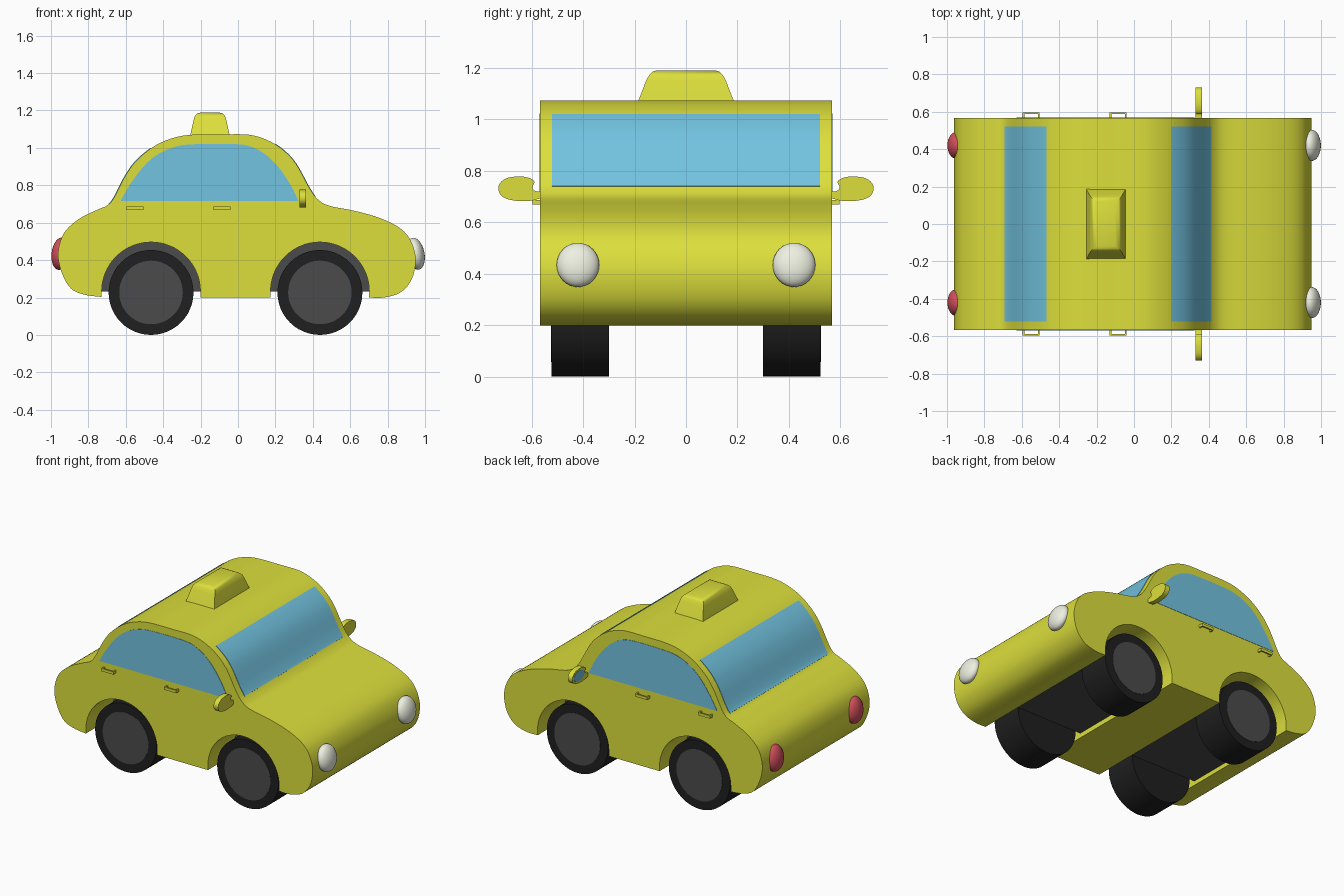
import bpy, bmesh, math
from mathutils import Vector

if "Cube" in bpy.data.objects:
    bpy.data.objects.remove(bpy.data.objects["Cube"])


def material(name, r, g, b):
    m = bpy.data.materials.new(name)
    m.diffuse_color = (r, g, b, 1)
    m.use_nodes = True
    m.node_tree.nodes["Principled BSDF"].inputs["Base Color"].default_value = m.diffuse_color
    return m


YELLOW = material("yellow_paint", 0.72, 0.74, 0.045)
GLASS = material("blue_glass", 0.17, 0.55, 0.75)
RUBBER = material("rubber", 0.014, 0.014, 0.014)
GREY = material("dark_grey", 0.07, 0.07, 0.07)
LAMP = material("lamp_white", 0.85, 0.87, 0.75)
RED = material("tail_red", 0.65, 0.08, 0.11)


def finish(name, bm, mat, angle=35):
    bmesh.ops.recalc_face_normals(bm, faces=bm.faces)
    me = bpy.data.meshes.new(name)
    bm.to_mesh(me)
    bm.free()
    me.materials.append(mat)
    ob = bpy.data.objects.new(name, me)
    bpy.context.collection.objects.link(ob)
    bpy.ops.object.select_all(action='DESELECT')
    ob.select_set(True)
    bpy.context.view_layer.objects.active = ob
    bpy.ops.object.shade_smooth_by_angle(angle=math.radians(angle))
    return ob


def loft(name, rings, mat):
    """Skin a list of closed rings and cap both ends."""
    bm = bmesh.new()
    rows = [[bm.verts.new(p) for p in ring] for ring in rings]
    n = len(rows[0])
    for a, b in zip(rows, rows[1:]):
        for i in range(n):
            bm.faces.new((a[i], a[(i + 1) % n], b[(i + 1) % n], b[i]))
    bm.faces.new(rows[0])
    bm.faces.new(rows[-1])
    return finish(name, bm, mat)


def prism(name, pts, axis, lo, hi, mat):
    """Extrude a profile (x,z) along y or (y,z) along x."""
    place = (lambda p, d: (p[0], d, p[1])) if axis == 'y' else (lambda p, d: (d, p[0], p[1]))
    return loft(name, [[place(p, d) for p in pts] for d in (lo, hi)], mat)


def mirror_y(ob):
    m = ob.modifiers.new("mirror", 'MIRROR')
    m.use_axis = (False, True, False)
    return ob


def smooth_path(pts, steps=5):
    """Catmull-Rom curve through the points."""
    v = [Vector(p) for p in pts]
    v = [v[0]] + v + [v[-1]]
    out = []
    for a, b, c, d in zip(v, v[1:], v[2:], v[3:]):
        for k in range(steps):
            t = k / steps
            out.append(0.5 * (2 * b + (c - a) * t + (2 * a - 5 * b + 4 * c - d) * t * t
                              + (3 * b - a - 3 * c + d) * t ** 3))
    return out + [v[-1]]


def arch(cx, r=0.264, n=32):
    return [(cx - r * math.cos(math.pi * i / n), 0.232 + r * math.sin(math.pi * i / n))
            for i in range(n + 1)]


# Body shell: side silhouette with wheel arches
outline = smooth_path([
    (0.70, 0.20), (0.78, 0.20), (0.87, 0.228), (0.93, 0.30), (0.95, 0.41), (0.92, 0.51),
    (0.86, 0.575), (0.75, 0.628), (0.62, 0.664), (0.49, 0.69), (0.43, 0.722), (0.385, 0.78),
    (0.31, 0.915), (0.24, 0.99), (0.16, 1.04), (0.06, 1.07), (-0.09, 1.072), (-0.25, 1.07),
    (-0.35, 1.052), (-0.45, 1.008), (-0.54, 0.935), (-0.60, 0.855), (-0.66, 0.74),
    (-0.695, 0.695), (-0.75, 0.67), (-0.85, 0.62), (-0.93, 0.545), (-0.962, 0.44),
    (-0.945, 0.34), (-0.895, 0.25), (-0.82, 0.215), (-0.729, 0.203)])
WHEEL_X = (-0.465, 0.438)
bottom = arch(WHEEL_X[0]) + [(-0.201, 0.20), (0.174, 0.20)] + arch(WHEEL_X[1])
prism("body", [tuple(p) for p in outline] + bottom, 'y', -0.567, 0.567, YELLOW)


# Windscreen and rear window: strips following the roof curve
def window_strip(name, x0, x1):
    pts = [p for p in outline if p.y > 0.68 and x0 < p.x < x1]
    for edge in (x0, x1):
        for a, b in zip(outline, outline[1:]):
            if a.y > 0.68 and (a.x - edge) * (b.x - edge) < 0:
                pts.append(a.lerp(b, (edge - a.x) / (b.x - a.x)))
    pts.sort(key=lambda p: p.x)
    up, down = [], []
    for i, p in enumerate(pts):
        t = pts[min(i + 1, len(pts) - 1)] - pts[max(i - 1, 0)]
        n = Vector((-t.y, t.x)).normalized()
        up.append(tuple(p + n * 0.003))
        down.append(tuple(p - n * 0.003))
    prism(name, up + down[::-1], 'y', -0.52, 0.52, GLASS)


window_strip("windscreen", 0.20, 0.413)
window_strip("rear_window", -0.69, -0.467)

# Side windows
pane = smooth_path([(-0.628, 0.717), (-0.58, 0.80), (-0.51, 0.895), (-0.43, 0.965), (-0.33, 1.008),
                    (-0.22, 1.02), (-0.01, 1.02), (0.08, 1.003), (0.16, 0.955), (0.23, 0.88),
                    (0.285, 0.795), (0.323, 0.717)], 3)
mirror_y(prism("side_window", [tuple(p) for p in pane], 'y', 0.564, 0.569, GLASS))

# Wheels, hubs and inner wheel housings
for label, cx in zip(("rear", "front"), WHEEL_X):
    def disc(r, n=48):
        return [(cx + r * math.cos(2 * math.pi * i / n), 0.227 + r * math.sin(2 * math.pi * i / n))
                for i in range(n)]
    mirror_y(prism(label + "_tyre", disc(0.227), 'y', 0.30, 0.522, RUBBER))
    mirror_y(prism(label + "_hub", disc(0.17), 'y', 0.51, 0.524, GREY))
    prism(label + "_wheel_housing", arch(cx, 0.266), 'y', -0.30, 0.30, GREY)


# Head and tail lamps
def lamp(name, x, ry, tilt, mat):
    bm = bmesh.new()
    bmesh.ops.create_uvsphere(bm, u_segments=32, v_segments=16, radius=1)
    bmesh.ops.scale(bm, verts=bm.verts, vec=(0.047, ry, 0.087))
    ob = finish(name, bm, mat, 60)
    ob.rotation_euler.y = tilt
    return ob, x


for side, s in (("left", 1), ("right", -1)):
    for name, x, ry, tilt, mat in (("headlamp", 0.95, 0.083, -0.2, LAMP),
                                   ("tail_lamp", -0.95, 0.072, 0.12, RED)):
        ob, x = lamp(side + "_" + name, x, ry, tilt, mat)
        ob.location = (x, s * 0.42, 0.434)

# Roof sign
rings = [[(-0.15 + sx * a, sy * b, z) for sx, sy in ((-1, -1), (1, -1), (1, 1), (-1, 1))]
         for a, b, z in ((0.106, 0.188, 1.065), (0.087, 0.155, 1.15), (0.08, 0.143, 1.172),
                         (0.068, 0.132, 1.184), (0.05, 0.118, 1.189))]
loft("roof_sign", rings, YELLOW)

# Door handles
for label, cx in (("rear", -0.55), ("front", -0.085)):
    U = [(-0.045, 0.56), (-0.045, 0.597), (0.045, 0.597), (0.045, 0.56),
         (0.036, 0.56), (0.036, 0.588), (-0.036, 0.588), (-0.036, 0.56)]
    mirror_y(loft(label + "_door_handle",
                  [[(cx + x, y, z) for x, y in U] for z in (0.668, 0.686)], YELLOW))

# Door mirrors with glass on the rear face
shell = smooth_path([(0.56, 0.695), (0.60, 0.684), (0.65, 0.682), (0.70, 0.692), (0.725, 0.713),
                     (0.727, 0.745), (0.70, 0.77), (0.65, 0.778), (0.61, 0.772), (0.589, 0.757),
                     (0.597, 0.737), (0.587, 0.722), (0.56, 0.718)], 4)
mirror_y(prism("door_mirror", [tuple(p) for p in shell], 'x', 0.33, 0.364, YELLOW))
glass = [(0.66 + 0.055 * math.cos(2 * math.pi * i / 32), 0.731 + 0.035 * math.sin(2 * math.pi * i / 32))
         for i in range(32)]
mirror_y(prism("mirror_glass", glass, 'x', 0.328, 0.335, GLASS))
